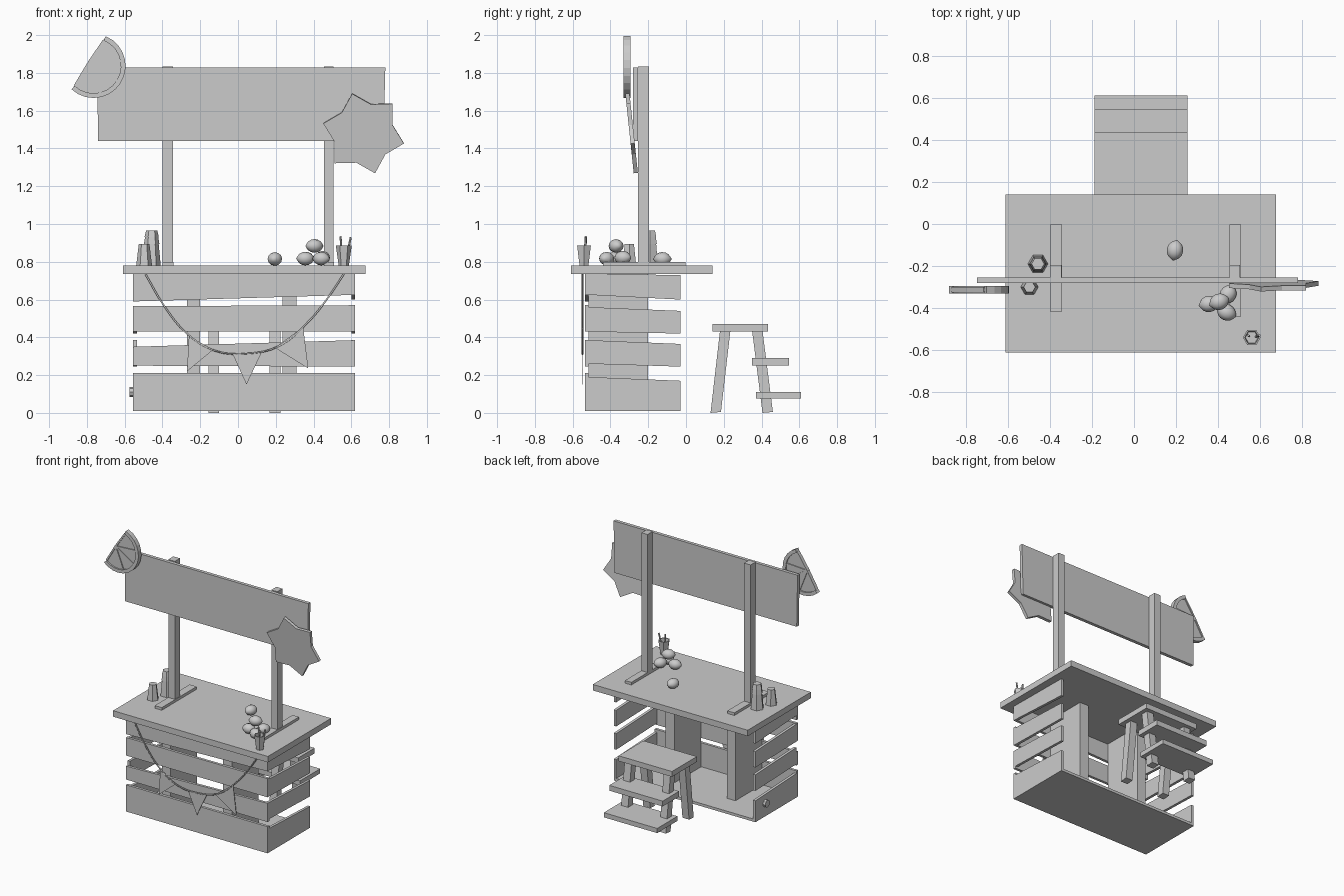
import bpy, bmesh, math
from mathutils import Vector, Matrix

if "Cube" in bpy.data.objects:
    bpy.data.objects.remove(bpy.data.objects["Cube"])


def finish(name, bm, smooth=False):
    bmesh.ops.recalc_face_normals(bm, faces=bm.faces)
    me = bpy.data.meshes.new(name)
    bm.to_mesh(me)
    bm.free()
    ob = bpy.data.objects.new(name, me)
    bpy.context.collection.objects.link(ob)
    if smooth:
        for p in me.polygons:
            p.use_smooth = True
    return ob


def loft(name, a, b):
    """Solid between two matching outlines."""
    bm = bmesh.new()
    va = [bm.verts.new(p) for p in a]
    vb = [bm.verts.new(p) for p in b]
    n = len(va)
    bm.faces.new(va)
    bm.faces.new(vb[::-1])
    for i in range(n):
        bm.faces.new((va[i], va[(i + 1) % n], vb[(i + 1) % n], vb[i]))
    return finish(name, bm)


def box(name, x0, x1, y0, y1, z0, z1):
    ring = [(x0, y0), (x1, y0), (x1, y1), (x0, y1)]
    return loft(name, [(x, y, z0) for x, y in ring], [(x, y, z1) for x, y in ring])


def plate(name, pts, y0, y1):
    """Outline in x, z given a thickness along y."""
    return loft(name, [(x, y0, z) for x, z in pts], [(x, y1, z) for x, z in pts])


def lathe(name, profile, x, y, z, sides=6):
    bm = bmesh.new()
    rings = []
    for r, h in profile:
        rings.append([bm.verts.new((x + r * math.cos(math.tau * i / sides),
                                    y + r * math.sin(math.tau * i / sides), z + h))
                      for i in range(sides)])
    for a, b in zip(rings, rings[1:]):
        for i in range(sides):
            j = (i + 1) % sides
            bm.faces.new((a[i], a[j], b[j], b[i]))
    bm.faces.new(rings[0][::-1])
    bm.faces.new(rings[-1])
    return finish(name, bm)


def rod(name, a, b, r, sides=6):
    a, b = Vector(a), Vector(b)
    d = b - a
    m = Matrix.Translation((a + b) / 2) @ d.to_track_quat('Z', 'Y').to_matrix().to_4x4()
    bm = bmesh.new()
    bmesh.ops.create_cone(bm, cap_ends=True, segments=sides, radius1=r, radius2=r,
                          depth=d.length, matrix=m)
    return finish(name, bm)


# Counter and floor
box("countertop", -.61, .675, -.61, .14, .735, .78)
box("crate_floor", -.555, .62, -.53, -.03, .01, .03)

# Crooked front planks: low and high z at the left end, then the right end
for l0, l1, r0, r1 in [(.01, .21, .01, .21), (.25, .35, .245, .385),
                       (.43, .565, .43, .57), (.59, .735, .625, .735)]:
    plate("front_plank", [(-.555, l0), (.62, r0), (.62, r1), (-.555, l1)], -.535, -.515)

# Crooked side planks: z at the front end, then the back end
for f0, f1, b0, b1 in [(.01, .19, .01, .17), (.26, .385, .245, .365),
                       (.43, .56, .42, .54), (.625, .735, .6, .73)]:
    for x0, x1 in ((-.555, -.535), (.6, .62)):
        pts = [(-.515, f0), (-.03, b0), (-.03, b1), (-.515, f1)]
        loft("side_plank", [(x0, y, z) for y, z in pts], [(x1, y, z) for y, z in pts])

# Inner supports and side knob
box("inner_support_left", -.27, -.2, -.515, -.2, .03, .735)
box("inner_support_right", .235, .31, -.515, -.2, .03, .735)
rod("side_knob", (-.575, -.145, .11), (-.55, -.145, .11), .027, 8)

# Sign posts with feet, and the sign
for x0, x1, yf in ((-.4, -.345, -.415), (.455, .505, -.44)):
    box("sign_post", x0, x1, -.255, -.195, .78, 1.835)
    box("post_foot", x0, x1 + .003, yf, -.002, .78, .80)
plate("sign_board", [(-.74, 1.44), (.77, 1.44), (.78, 1.828), (-.747, 1.828)], -.28, -.255)

# Fruit slice: rind arc, thin flesh and ribs
cx, cz, R = -.765, 1.837, .17
A0, A1, N = math.radians(-133), math.radians(68), 14
angs = [A0 + (A1 - A0) * i / N for i in range(N + 1)]


def arc(r, seq):
    return [(cx + r * math.cos(a), cz + r * math.sin(a)) for a in seq]


plate("slice_flesh", arc(R - .01, angs), -.319, -.306)
outer, inner = arc(R, angs), arc(R - .025, angs)
bm = bmesh.new()
rows = [[bm.verts.new((p[0], y, p[1])) for p, y in
         ((o, -.33), (o, -.295), (i, -.295), (i, -.33))] for o, i in zip(outer, inner)]
for a, b in zip(rows, rows[1:]):
    for k in range(4):
        bm.faces.new((a[k], a[(k + 1) % 4], b[(k + 1) % 4], b[k]))
bm.faces.new(rows[0])
bm.faces.new(rows[-1][::-1])
finish("slice_rind", bm)
hub = Vector(((outer[0][0] + outer[-1][0]) / 2, (outer[0][1] + outer[-1][1]) / 2))
for i in (0, 4, 7, 10, 14):
    tip = Vector(inner[i])
    d = (tip - hub).normalized() * .006
    s = Vector((-d.y, d.x))
    plate("slice_rib", [hub - s, tip - s, tip + s, hub + s], -.326, -.299)

# Six-pointed star, leaning forward
pts = []
for i in range(12):
    a, r = math.radians(46 + 30 * i), (.22 if i % 2 == 0 else .16)
    pts.append((r * math.cos(a), r * math.sin(a)))
star = plate("star_sign", pts, -.011, .011)
star.location = (.665, -.288, 1.48)
star.rotation_euler = (math.radians(6), 0, 0)

# Bunting string
path = [(-.49, .735), (-.39, .565), (-.27, .42), (-.125, .33), (.035, .313),
        (.22, .355), (.375, .485), (.48, .615), (.56, .735)]
cu = bpy.data.curves.new("bunting_string", 'CURVE')
cu.dimensions = '3D'
cu.bevel_depth = .005
cu.bevel_resolution = 1
cu.resolution_u = 4
sp = cu.splines.new('BEZIER')
sp.bezier_points.add(len(path) - 1)
for p, (x, z) in zip(sp.bezier_points, path):
    p.co = (x, -.548, z)
    p.handle_left_type = p.handle_right_type = 'AUTO'
bpy.context.collection.objects.link(bpy.data.objects.new("bunting_string", cu))

# Bunting flags
for tri in ([(-.26, .405), (-.27, .22), (-.13, .335)],
            [(-.03, .315), (.045, .15), (.125, .32)],
            [(.195, .345), (.372, .235), (.345, .455)]):
    plate("bunting_flag", tri, -.551, -.547)

# Step stool
box("stool_seat", -.188, .255, .14, .435, .43, .47)
box("stool_upper_step", -.188, .255, .35, .545, .25, .29)
box("stool_lower_step", -.188, .255, .37, .61, .075, .11)
for x0, x1 in ((-.155, -.1), (.168, .225)):
    for b0, b1, t0, t1 in ((.13, .185, .18, .235), (.405, .46, .35, .405)):
        side = [(b0, 0), (b1, .005), (t1, .435), (t0, .435)]
        loft("stool_leg", [(x0, y, z) for y, z in side], [(x1, y, z) for y, z in side])

# Upturned cup stacks and the drink with straws
lathe("cup_stack_tall", [(.048, 0), (.037, .115), (.041, .115), (.035, .15), (.038, .15),
                         (.03, .185)], -.457, -.19, .78)
lathe("cup_stack_short", [(.042, 0), (.028, .115)], -.497, -.3, .78)
lathe("drink_cup", [(.027, 0), (.042, .105), (.034, .105), (.03, .075)], .56, -.54, .78)
rod("straw", (.55, -.535, .80), (.543, -.53, .935), .006)
rod("straw", (.57, -.54, .80), (.597, -.53, .93), .006)

# Lemons: ellipsoids with a pointed end
for x, y, z, turn in ((.195, -.125, .815, 80), (.357, -.38, .817, 10), (.44, -.42, .817, -25),
                      (.447, -.335, .822, 60), (.405, -.37, .884, 20)):
    bm = bmesh.new()
    bmesh.ops.create_uvsphere(bm, u_segments=12, v_segments=8, radius=1)
    for v in bm.verts:
        tip = 1.12 if abs(v.co.z) > .99 else 1
        v.co = Vector((v.co.z * .045 * tip, v.co.x * .039, v.co.y * .036))
    lemon = finish("lemon", bm, True)
    lemon.location = (x, y, z)
    lemon.rotation_euler = (0, 0, math.radians(turn))
